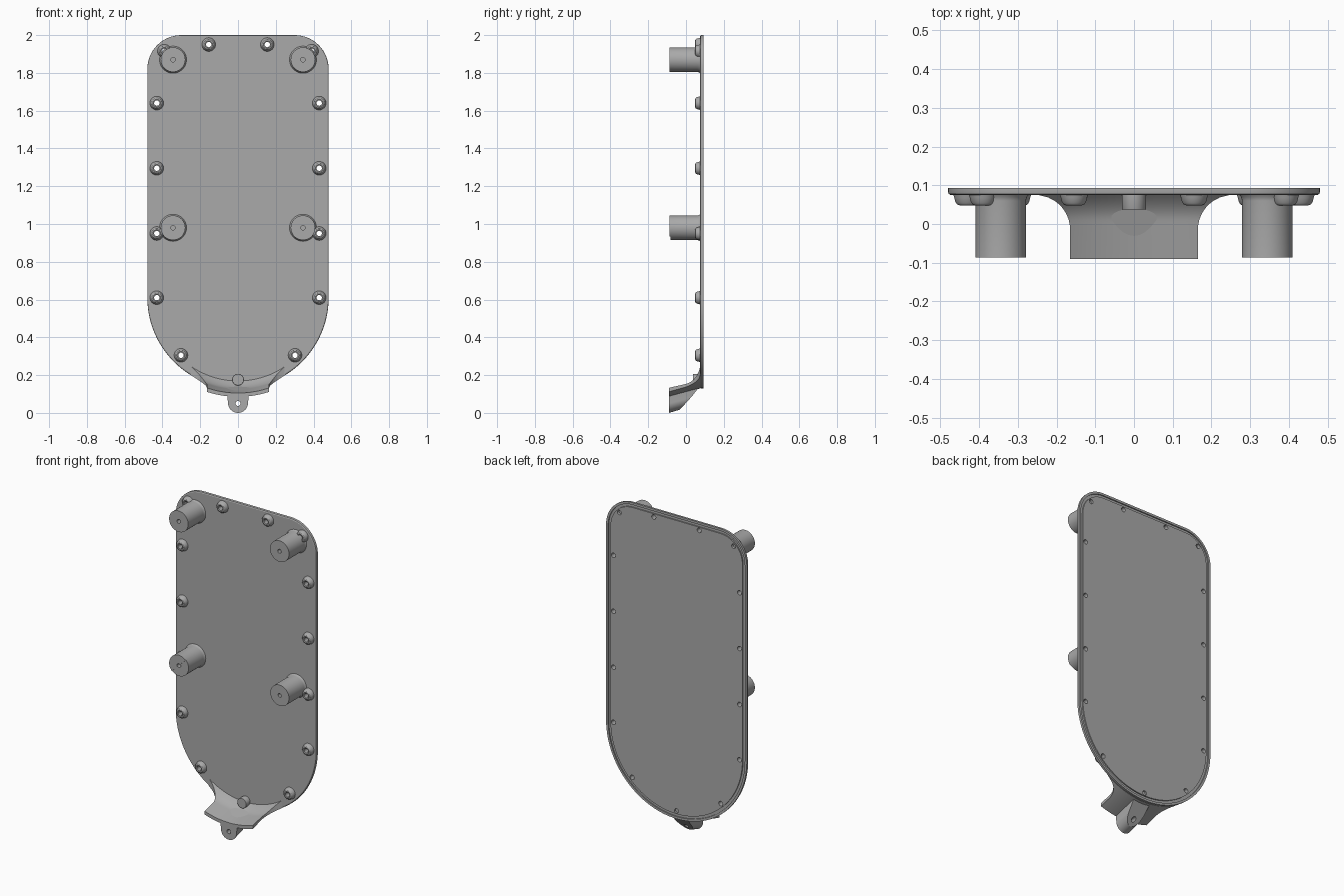
import bpy, bmesh, math

if "Cube" in bpy.data.objects:
    bpy.data.objects.remove(bpy.data.objects["Cube"])

grey = bpy.data.materials.new("plain grey")
grey.use_nodes = True
grey.diffuse_color = (0.4, 0.4, 0.4, 1)
grey.node_tree.nodes["Principled BSDF"].inputs["Base Color"].default_value = (0.4, 0.4, 0.4, 1)

FRONT, BACK, TIP = 0.075, 0.093, -0.087
ARC_Z, ARC_R = 0.61, 0.48      # centre height and radius of the round lower end


def finish(name, bm):
    bmesh.ops.remove_doubles(bm, verts=bm.verts[:], dist=1e-6)
    bmesh.ops.recalc_face_normals(bm, faces=bm.faces[:])
    mesh = bpy.data.meshes.new(name)
    bm.to_mesh(mesh)
    bm.free()
    mesh.materials.append(grey)
    ob = bpy.data.objects.new(name, mesh)
    bpy.context.collection.objects.link(ob)
    return ob


def smooth(ob):
    bpy.ops.object.select_all(action='DESELECT')
    bpy.context.view_layer.objects.active = ob
    ob.select_set(True)
    bpy.ops.object.shade_smooth_by_angle(angle=math.radians(30))


def skin(name, loops, caps=True):
    """Bridge matching closed loops of points and cap both ends."""
    bm = bmesh.new()
    rows = [[bm.verts.new(p) for p in loop] for loop in loops]
    for a, b in zip(rows, rows[1:]):
        for i in range(len(a)):
            j = (i + 1) % len(a)
            bm.faces.new((a[i], a[j], b[j], b[i]))
    if caps:
        bm.faces.new(rows[0])
        bm.faces.new(rows[-1])
    return finish(name, bm)


def lathe(name, profile, x, z, n=32, closed=False):
    """Turn (radius, y) points about an axis along y."""
    loops = [[(x + r * math.cos(math.tau * i / n), y, z + r * math.sin(math.tau * i / n))
              for i in range(n)] for r, y in profile]
    return skin(name, loops + loops[:1] if closed else loops, not closed)


def cut(ob, cutters):
    for c in cutters:
        m = ob.modifiers.new("cut", 'BOOLEAN')
        m.operation, m.solver, m.object = 'DIFFERENCE', 'EXACT', c
        bpy.context.view_layer.objects.active = ob
        bpy.ops.object.modifier_apply(modifier=m.name)
        bpy.data.objects.remove(c)


def outline(inset, y):
    """Rounded top corners and a half-round bottom, moved inwards by inset."""
    pts = []
    for cx, cz, r, a0, a1, n in ((0.30, 1.82, 0.18, 0, 90, 14), (-0.30, 1.82, 0.18, 90, 180, 14),
                                 (0, ARC_Z, ARC_R, 180, 360, 56)):
        for i in range(n + 1):
            a = math.radians(a0 + (a1 - a0) * i / n)
            pts.append((cx + (r - inset) * math.cos(a), y, cz + (r - inset) * math.sin(a)))
    return pts


# Cover plate with a seal groove in the back
plate = skin("cover_plate", [
    outline(0.006, FRONT), outline(0.001, FRONT + 0.003), outline(0, FRONT + 0.007),
    outline(0, BACK), outline(0.014, BACK), outline(0.014, BACK - 0.007),
    outline(0.03, BACK - 0.007), outline(0.03, BACK)])

# Screw bosses around the edge, with holes through the plate
spots = [(0.155, 1.95), (0.39, 1.915), (0.43, 1.64), (0.43, 1.295),
         (0.43, 0.95), (0.43, 0.61), (0.302, 0.305)]
holes = []
for x, z in spots:
    for s in (-1, 1):
        boss = lathe("screw_boss", [(0.014, 0.08), (0.014, 0.05), (0.02, 0.048), (0.026, 0.05),
                                    (0.031, 0.056), (0.034, 0.068), (0.038, 0.08)],
                     s * x, z, closed=True)
        smooth(boss)
        holes.append(lathe("hole", [(0.014, 0), (0.014, 0.2)], s * x, z, 24))
holes.append(lathe("hole", [(0.014, 0.082), (0.014, 0.2)], 0, 0.178, 24))
cut(plate, holes)
smooth(plate)

# Centre boss above the lip
smooth(lathe("centre_boss", [(0.03, 0.037), (0.031, 0.039), (0.031, 0.08)], 0, 0.176))

# Four mounting posts; the lower pair has a shallow step across the end
for z in (1.87, 0.98):
    for s in (-1, 1):
        x = s * 0.344
        post = lathe("mounting_post", [(0.012, -0.04), (0.012, TIP), (0.065, TIP), (0.065, 0.06),
                                       (0.067, 0.069), (0.073, 0.077)], x, z, 48)
        if z < 1:
            d = 0.1
            loop = [(-d, -d), (d, -d), (d, d)]
            cut(post, [skin("step", [[(x - s * a, y, z + b) for a, b in loop]
                                     for y in (TIP - 0.02, TIP + 0.004)])])
        smooth(post)

# Flared lip: a curved shelf reaching forwards from the lower end
loops = []
steps = 20
for i in range(steps + 1):
    t = i / steps
    y = -0.09 + 0.167 * t
    half = 0.165
    if y > -0.015:
        half = 0.255 - math.sqrt(max(0.09 ** 2 - (y + 0.015) ** 2, 0))
    low = 0.525 - 0.045 * t
    high = 0.505 - 0.036 * t - 0.03 * max(0, (t - 0.6) / 0.4) ** 2
    xs = [half * (k / 12 - 1) for k in range(25)]
    loops.append([(x, y, ARC_Z - math.sqrt(low ** 2 - x * x)) for x in xs] +
                 [(x, y, ARC_Z - math.sqrt(high ** 2 - x * x)) for x in reversed(xs)])
smooth(skin("flared_lip", loops))

# Rounded lug under the lip, slanted at the back, with a hole
profile = [(0.058, 0.1)]
for i in range(25):
    a = -math.pi * i / 24
    profile.append((0.053 * math.cos(a), 0.053 + 0.053 * math.sin(a)))
profile.append((-0.058, 0.1))
lug = skin("hanging_lug", [
    [(x, -0.09, z) for x, z in profile],
    [(x, min((z - 0.026) / 0.8, 0.08), z + 0.3 * (min((z - 0.026) / 0.8, 0.08) + 0.09))
     for x, z in profile]])
cut(lug, [lathe("hole", [(0.013, -0.2), (0.013, 0.2)], 0, 0.05, 24)])
smooth(lug)
